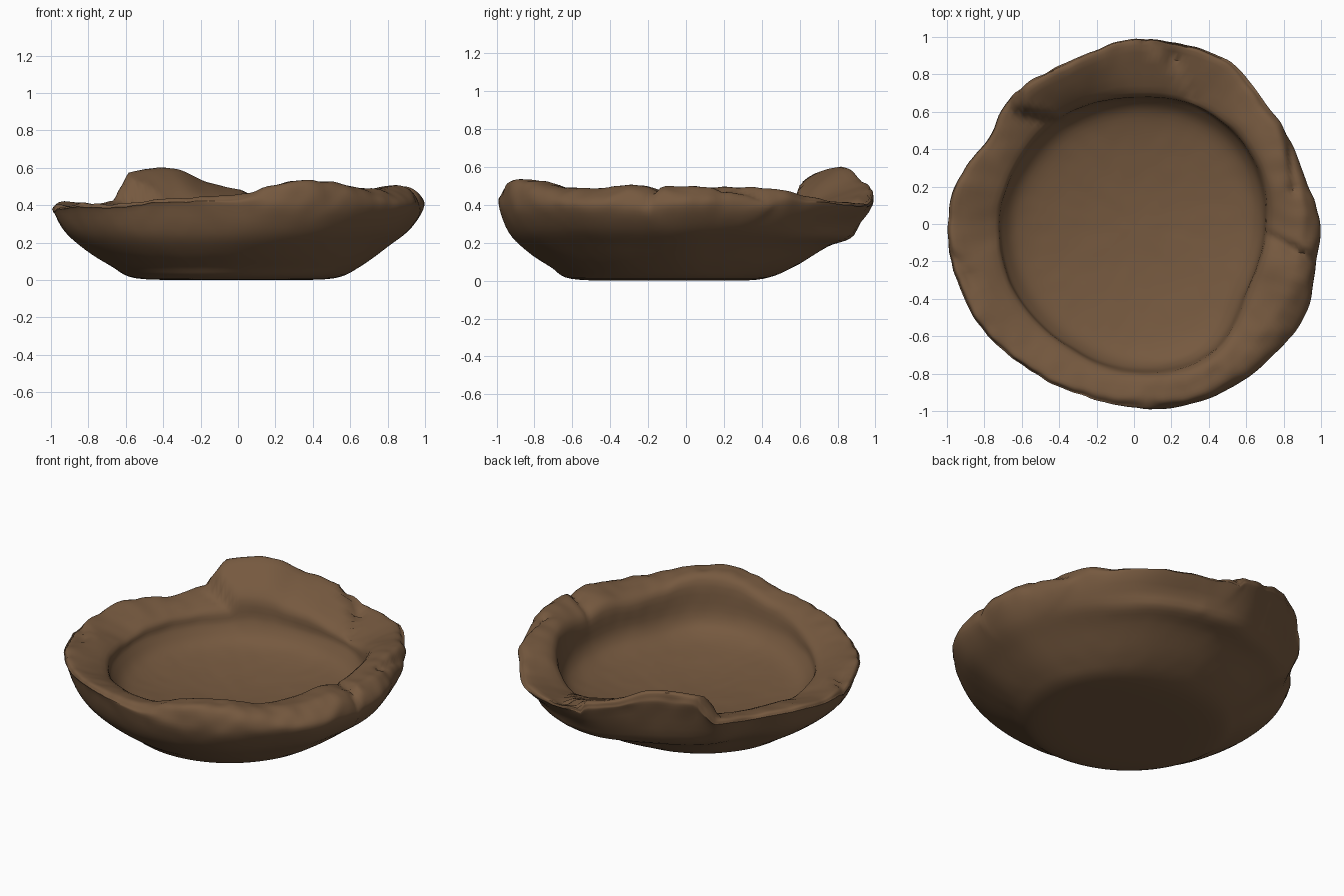
import bpy
import bmesh
import math
from mathutils import Vector, noise

default = bpy.data.objects.get("Cube")
if default:
    bpy.data.objects.remove(default)

SEGMENTS = 240
STEPS = 5

# Hundredths of a unit, evenly spaced counter-clockwise from +x
OUTER_RADIUS = [98, 94, 94, 96, 100, 100, 99, 95, 95, 95, 92, 98,
                100, 100, 99, 97, 95, 94, 97, 99, 100, 100, 102, 99]
RIM_HEIGHT = [49, 50, 49, 45, 41, 42, 46, 43, 42, 42, 41, 42,
              40, 41, 41, 41, 43, 44, 46, 52, 53, 49, 49, 51]
INNER_RADIUS = [71, 74, 75, 72, 73, 74, 76, 76, 76, 79, 80, 70]
CREST_PLACE = [55, 65, 85, 95, 90, 90, 88, 88, 85, 65, 50, 50]

# Pinched folds across the rim: start, end, depth
FOLDS = [((1.02, -.21), (.7, -.03), .04),
         ((.02, 1), (.2, .9), .04),
         ((.2, .9), (.3, .68), .035),
         ((-.85, -.3), (-1, -.12), .03),
         ((.82, .5), (.84, .2), .04)]


def spline(a, b, c, d, t):
    """Catmull-Rom blend between b and c."""
    return b + (c - a) * (t / 2) + (a * 2 - b * 5 + c * 4 - d) * (t * t / 2) \
        + (b * 3 - a - c * 3 + d) * (t ** 3 / 2)


def around(table, turn):
    """Read a closed table at a fraction of a full turn."""
    n = len(table)
    i, t = divmod(turn * n, 1)
    return spline(*[table[(int(i) + k) % n] for k in (-1, 0, 1, 2)], t) / 100


def profile(turn):
    """Control points (radius, height, rim weight) from underside to floor."""
    angle = turn * math.tau
    outer, rim = around(OUTER_RADIUS, turn), around(RIM_HEIGHT, turn)
    inner, place = around(INNER_RADIUS, turn), around(CREST_PLACE, turn)
    back = max(0, math.sin(angle)) ** 2
    # The front left side bulges lower than the rest
    belly = .035 * max(0, math.cos(angle - math.radians(235)))
    base = .53 - .03 * math.cos(angle) - .06 * math.sin(angle) - .05 * back
    crest = inner + (outer - inner) * place * .95
    shoulder = min(.4, rim - .03)
    lip = rim - .22 * (crest - inner) - .015

    def wall(f):
        return base + (outer - base) * f

    rows = [(0, 0, 0), (base / 2, 0, 0), (base, .01, 0),
            (wall(.28), .07, 0), (wall(.6), .18 - belly, 0),
            (wall(.86), .28 - .04 * back - belly, .1), (outer, shoulder, .6),
            ((outer + crest) / 2 + .02, rim - .02, .9), (crest, rim, 1),
            (inner, lip, .5), (inner * .95, .28, .1), (inner * .84, .2, 0),
            (inner * .6, .155, 0), (inner * .3, .128, 0), (0, .12, 0)]
    return [Vector(r) for r in rows]


def peak(angle, x, y):
    """Tall torn flap of the rim, ending abruptly along a slanted tear."""
    off = math.degrees(angle) - 116
    width = 23 if off > 0 else 12
    side = (y - .64) + .235 * (x + .72)
    step = min(1, max(0, min(side / .035 + .5, (x + .67) / .07)))
    return .18 * math.exp(-(off / width) ** 2 / 2) * step


def fold(x, y):
    """Depth of the pinched folds, sharp on one side and soft on the other."""
    total = 0
    p = Vector((x, y))
    for start, end, depth in FOLDS:
        a, b = Vector(start), Vector(end)
        line = (b - a).normalized()
        rel = p - a
        along = rel.dot(line)
        across = line.x * rel.y - line.y * rel.x
        past = max(0, -along, along - (b - a).length)
        reach = .08 if across > 0 else .012
        total += depth * math.exp(-abs(across) / reach - past / .04)
    return total


def place(angle, row):
    """Turn a profile sample into a lumpy, hand-pressed point."""
    r, z, w = row
    x, y = r * math.cos(angle), r * math.sin(angle)
    w = max(0, min(1, w))
    z += w * (peak(angle, x, y) - fold(x, y))
    p = Vector((x, y, z))
    if z > .03 and r > 0:
        coarse = noise.noise(p * 4) * (.004 + .012 * w)
        fine = noise.noise(p * 12) * (.002 + .007 * w)
        # Hollow pressed in below the back lip
        off = (math.degrees(angle) - 65) / 24
        hollow = .045 * math.exp(-off * off - ((z - .29) / .06) ** 2)
        grow = 1 + coarse + fine - (hollow if r > .78 else 0)
        p = Vector((x * grow, y * grow, z + coarse * .6 + fine))
    p.z = max(0, p.z)
    return p


# Bowl body: profile swept round with varying shape
bm = bmesh.new()
rings = []
for s in range(SEGMENTS):
    turn = s / SEGMENTS
    pts = profile(turn)
    pts = [pts[0]] + pts + [pts[-1]]
    rows = []
    for i in range(len(pts) - 3):
        rows += [spline(*pts[i:i + 4], k / STEPS) for k in range(STEPS)]
    rows.append(pts[-1])
    rings.append([bm.verts.new(place(turn * math.tau, row)) for row in rows])
for s in range(SEGMENTS):
    one, two = rings[s], rings[(s + 1) % SEGMENTS]
    for i in range(len(one) - 1):
        bm.faces.new((one[i], one[i + 1], two[i + 1], two[i]))
bmesh.ops.remove_doubles(bm, verts=bm.verts, dist=.0005)
bmesh.ops.recalc_face_normals(bm, faces=bm.faces)

# Centre the bowl on the ground
low = Vector([min(v.co[k] for v in bm.verts) for k in range(3)])
high = Vector([max(v.co[k] for v in bm.verts) for k in range(3)])
middle = (low + high) / 2
middle.z = low.z
bmesh.ops.translate(bm, verts=bm.verts, vec=-middle)

mesh = bpy.data.meshes.new("clay_bowl")
bm.to_mesh(mesh)
bm.free()
bowl = bpy.data.objects.new("clay_bowl", mesh)
bpy.context.collection.objects.link(bowl)

# Brown clay
clay = bpy.data.materials.new("brown_clay")
clay.use_nodes = True
clay.diffuse_color = (.18, .1, .05, 1)
clay.node_tree.nodes["Principled BSDF"].inputs["Base Color"].default_value = clay.diffuse_color
mesh.materials.append(clay)

bpy.context.view_layer.objects.active = bowl
bowl.select_set(True)
bpy.ops.object.shade_smooth_by_angle(angle=math.radians(50))
